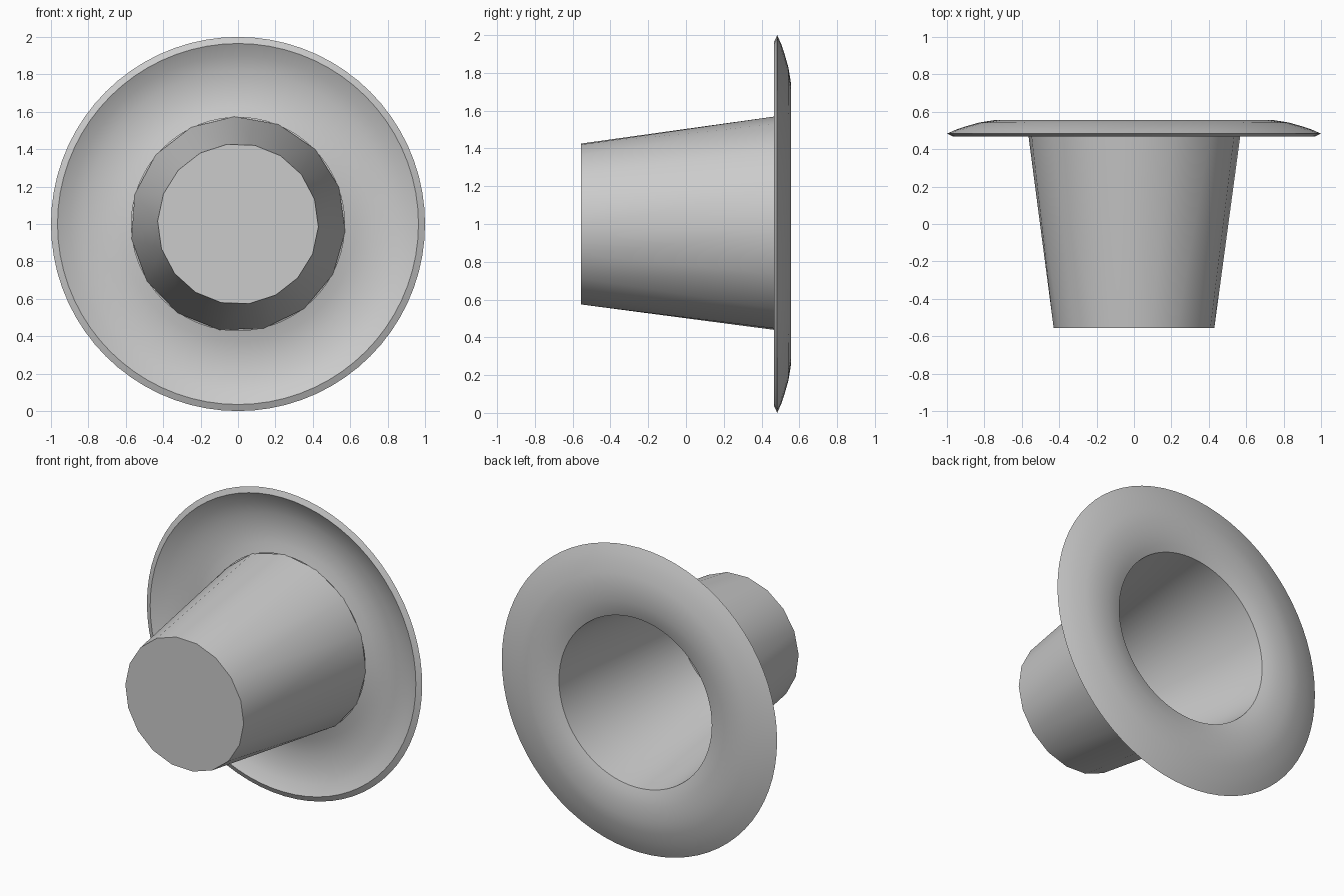
import bpy, bmesh
from math import radians, sin, cos, tau

if "Cube" in bpy.data.objects:
    bpy.data.objects.remove(bpy.data.objects["Cube"])


def ring(bm, n, r, y, phase=0.0):
    """Circle of n vertices around the y axis, centred at z = 1."""
    return [bm.verts.new((r * cos(phase + tau * i / n), y, 1 + r * sin(phase + tau * i / n)))
            for i in range(n)]


def loop_edges(bm, vs):
    return [bm.edges.get((a, b)) or bm.edges.new((a, b)) for a, b in zip(vs, vs[1:] + vs[:1])]


def finish(bm, name, angle):
    bmesh.ops.recalc_face_normals(bm, faces=bm.faces)
    mesh = bpy.data.meshes.new(name)
    bm.to_mesh(mesh)
    bm.free()
    obj = bpy.data.objects.new(name, mesh)
    bpy.context.collection.objects.link(obj)
    bpy.ops.object.select_all(action='DESELECT')
    obj.select_set(True)
    bpy.context.view_layer.objects.active = obj
    bpy.ops.object.shade_smooth_by_angle(angle=radians(angle))
    return obj


# Flange and inner lining: one turned profile (radius, y)
profile = [
    (0.57, 0.505), (0.63, 0.522), (0.72, 0.535), (0.82, 0.525), (0.90, 0.503),  # hollow front
    (0.965, 0.467), (1.0, 0.483),                                             # rim
    (0.95, 0.505), (0.90, 0.522), (0.83, 0.542), (0.75, 0.555), (0.66, 0.55),
    (0.60, 0.54), (0.555, 0.525),                                            # rolled back
    (0.53, 0.27), (0.412, -0.535),                                           # inside wall
]
N = 72
bm = bmesh.new()
rings = [ring(bm, N, r, y) for r, y in profile]
for a, b in zip(rings, rings[1:]):
    for i in range(N):
        j = (i + 1) % N
        bm.faces.new((a[i], a[j], b[j], b[i]))
bm.faces.new(rings[-1])
finish(bm, "flange_and_lining", 35)

# Cup shell: 15-sided at the flange, 18-sided at the closed end
bm = bmesh.new()
top = ring(bm, 15, 0.575, 0.51, radians(92))
end = ring(bm, 18, 0.43, -0.555, radians(18))
bmesh.ops.bridge_loops(bm, edges=loop_edges(bm, top) + loop_edges(bm, end))
bm.faces.new(end)
finish(bm, "cup_shell", 40)
